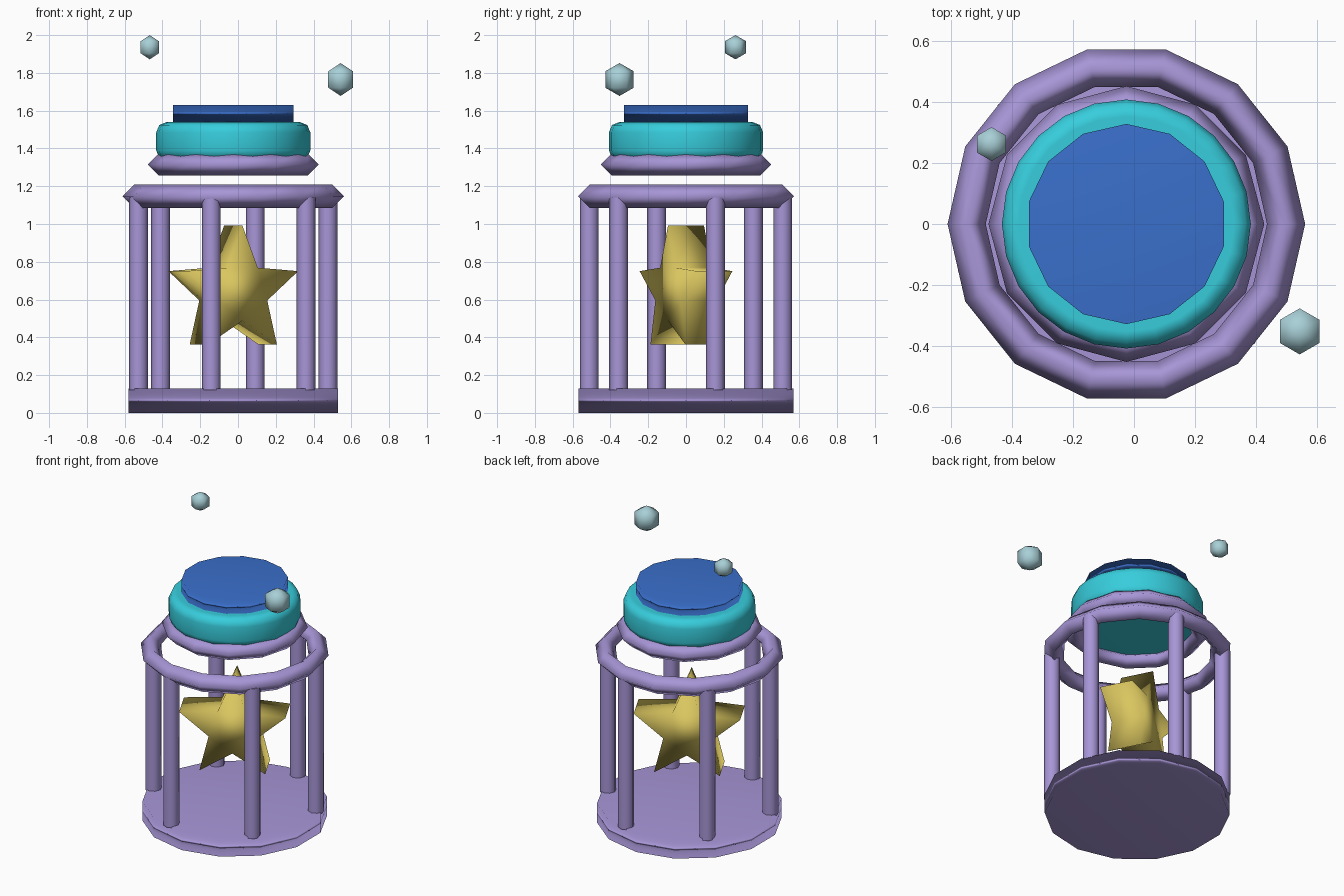
import bpy
import bmesh
from math import sin, cos, pi, radians

cube = bpy.data.objects.get("Cube")
if cube:
    bpy.data.objects.remove(cube, do_unlink=True)

AXIS_X = -0.025  # the cage stands slightly off centre


def material(name, rgb):
    mat = bpy.data.materials.new(name)
    mat.use_nodes = True
    color = (*rgb, 1.0)
    mat.diffuse_color = color
    mat.node_tree.nodes["Principled BSDF"].inputs["Base Color"].default_value = color
    return mat


lilac = material("lilac", (0.39, 0.305, 0.68))
teal = material("teal", (0.038, 0.61, 0.716))
blue = material("blue", (0.042, 0.16, 0.60))
gold = material("gold", (0.70, 0.565, 0.115))
pale = material("pale_aqua", (0.39, 0.63, 0.68))


def finish(name, mat, angle=None):
    """Name and colour the active object; smooth it fully or up to an angle."""
    obj = bpy.context.object
    obj.name = obj.data.name = name
    obj.data.materials.clear()
    obj.data.materials.append(mat)
    if angle is None:
        bpy.ops.object.shade_smooth()
    else:
        bpy.ops.object.shade_smooth_by_angle(angle=radians(angle))
    return obj


def cylinder(name, mat, sides, radius, bottom, top, x=AXIS_X, y=0.0, angle=None):
    bpy.ops.mesh.primitive_cylinder_add(
        vertices=sides, radius=radius, depth=top - bottom,
        location=(x, y, (bottom + top) / 2))
    return finish(name, mat, angle)


def ring(name, sides, radius, tube, z):
    bpy.ops.mesh.primitive_torus_add(
        major_segments=sides, minor_segments=4, major_radius=radius,
        minor_radius=tube, location=(AXIS_X, 0, z))
    return finish(name, lilac)


def weight_normals(obj):
    mod = obj.modifiers.new("flat_caps", 'WEIGHTED_NORMAL')
    mod.mode = 'FACE_AREA'


# Cage floor and top disc
weight_normals(cylinder("cage_base", lilac, 14, 0.57, 0, 0.13))
weight_normals(cylinder("lid_top", blue, 14, 0.328, 1.54, 1.63))

# Cage bars
for i in range(6):
    a = 0.3 + i * pi / 3
    cylinder(f"cage_bar_{i + 1}", lilac, 8, 0.05, 0.12, 1.14,
             AXIS_X + 0.525 * cos(a), 0.525 * sin(a), angle=60)

# Rings around the cage top and under the lid
ring("cage_ring", 14, 0.5235, 0.0625, 1.147)
ring("lid_ring", 12, 0.395, 0.057, 1.315)

# Lid body with bevelled rims
lid = cylinder("lid_body", teal, 24, 0.408, 1.335, 1.54)
bevel = lid.modifiers.new("rim_bevel", 'BEVEL')
bevel.width = 0.055
bevel.segments = 2
bevel.limit_method = 'ANGLE'
bevel.angle_limit = radians(60)
weight_normals(lid)

# Floating star: extruded five-pointed outline
bm = bmesh.new()
outline = []
for i in range(10):
    r = 0.155 if i % 2 else 0.348
    a = pi / 2 + i * pi / 5
    outline.append(bm.verts.new((r * cos(a), -0.107, r * sin(a))))
face = bm.faces.new(outline)
back = bmesh.ops.extrude_face_region(bm, geom=[face])
bmesh.ops.translate(bm, vec=(0, 0.214, 0),
                    verts=[v for v in back["geom"] if isinstance(v, bmesh.types.BMVert)])
bmesh.ops.recalc_face_normals(bm, faces=bm.faces)
mesh = bpy.data.meshes.new("star")
bm.to_mesh(mesh)
bm.free()
star = bpy.data.objects.new("star", mesh)
bpy.context.collection.objects.link(star)
star.location = (AXIS_X, 0, 0.643)
star.rotation_euler.z = radians(27)
bpy.ops.object.select_all(action='DESELECT')
star.select_set(True)
bpy.context.view_layer.objects.active = star
finish("star", gold)

# Floating bubbles
for name, radius, place in (("small_bubble", 0.064, (-0.467, 0.262, 1.936)),
                            ("large_bubble", 0.087, (0.543, -0.352, 1.765))):
    bpy.ops.mesh.primitive_uv_sphere_add(
        segments=6, ring_count=3, radius=radius, location=place)
    finish(name, pale)
